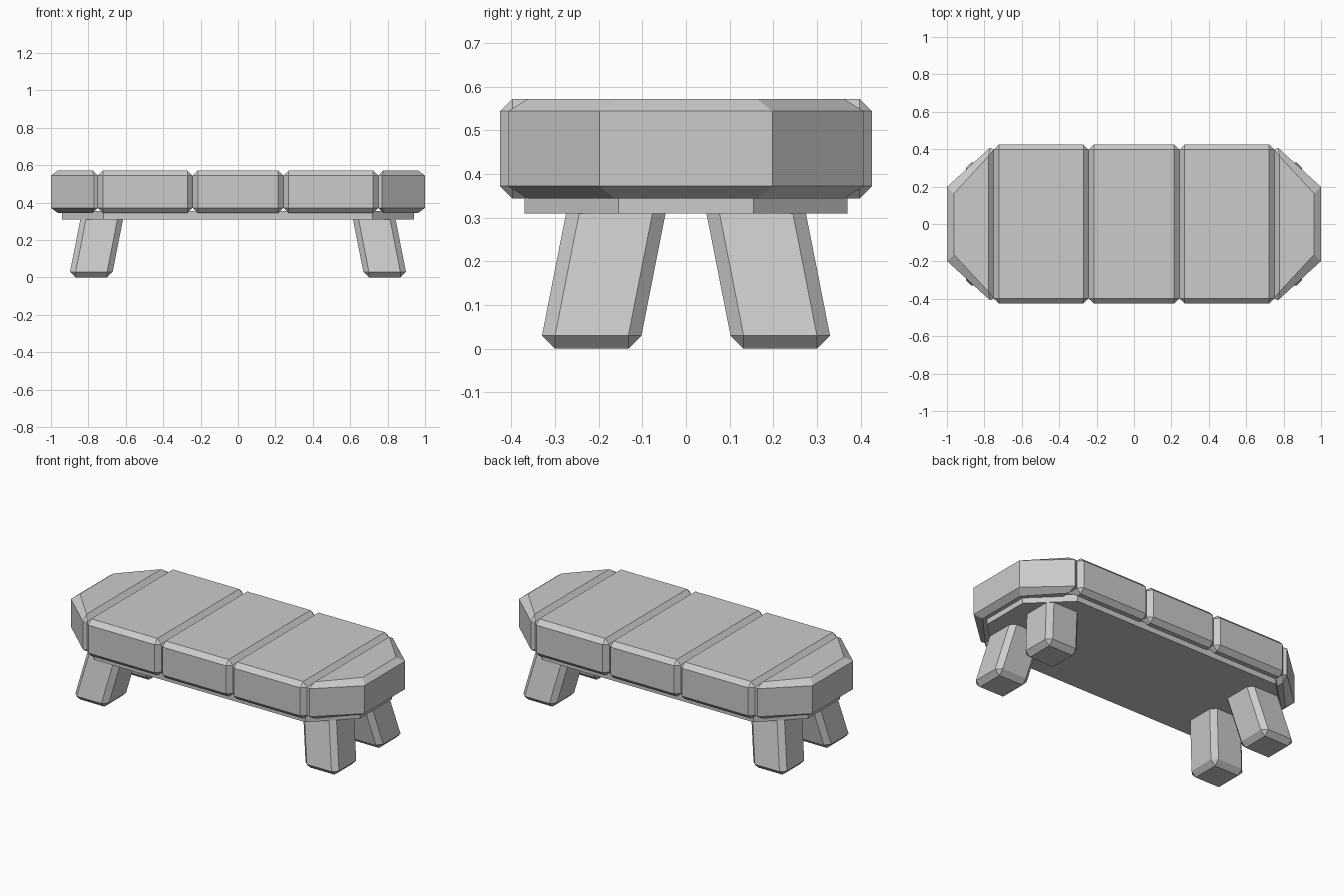
import bpy, bmesh, math

if "Cube" in bpy.data.objects:
    bpy.data.objects.remove(bpy.data.objects["Cube"])


def prism(name, outline, z0, z1, bevel=0.0, edit=None):
    """Extruded outline with chamfered sharp edges, then an optional per-vertex edit."""
    bm = bmesh.new()
    face = bm.faces.new([bm.verts.new((x, y, z0)) for x, y in outline])
    ext = bmesh.ops.extrude_face_region(bm, geom=[face])
    for v in ext["geom"]:
        if isinstance(v, bmesh.types.BMVert):
            v.co.z = z1
    bmesh.ops.recalc_face_normals(bm, faces=bm.faces[:])
    if bevel:
        sharp = [e for e in bm.edges if e.calc_face_angle() > math.radians(60)]
        bmesh.ops.bevel(bm, geom=sharp, offset=bevel, offset_type='OFFSET',
                        segments=1, profile=0.5, affect='EDGES')
    if edit:
        for v in bm.verts:
            edit(v.co)
    bmesh.ops.recalc_face_normals(bm, faces=bm.faces[:])
    mesh = bpy.data.meshes.new(name)
    bm.to_mesh(mesh)
    bm.free()
    obj = bpy.data.objects.new(name, mesh)
    bpy.context.collection.objects.link(obj)
    return obj


def rect(x0, x1, y0, y1):
    return [(x0, y0), (x1, y0), (x1, y1), (x0, y1)]


Z0, Z1, BEV = 0.344, 0.572, 0.028

# Three square seat slabs, butted together
cuts = [-0.75, -0.243, 0.243, 0.75]
for i in range(3):
    prism(f"seat_slab_{i + 1}", rect(cuts[i], cuts[i + 1], -0.426, 0.426), Z0, Z1, BEV)


# Tapered end slabs
def widen_chamfer(co):
    if abs(co.x) > 0.93 and (co.z > Z1 - 0.01 or co.z < Z0 + 0.01):
        co.x = math.copysign(0.963, co.x)
        co.y = math.copysign(0.163, co.y)


for s, side in ((-1, "left"), (1, "right")):
    end = [(s * 0.75, -0.426), (s * 1.0, -0.198), (s * 1.0, 0.198), (s * 0.75, 0.426)]
    prism(f"seat_end_{side}", end, Z0, Z1, BEV, widen_chamfer)

# Thin base board under the seat
board = [(-0.72, -0.37), (0.72, -0.37), (0.94, -0.155), (0.94, 0.155),
         (0.72, 0.37), (-0.72, 0.37), (-0.94, 0.155), (-0.94, -0.155)]
prism("base_board", board, 0.31, 0.355)

# Four splayed legs: chamfered blocks sheared inward toward the top
for sx, side in ((-1, "left"), (1, "right")):
    for sy, end in ((-1, "front"), (1, "back")):
        def splay(co, sx=sx, sy=sy):
            k = 0.197 * (co.z - 0.03) if co.z > 0.03 else 0.0
            co.x -= sx * k
            co.y -= sy * k
        prism(f"{end}_{side}_leg", rect(sx * 0.67, sx * 0.898, sy * 0.102, sy * 0.33),
              0.0, 0.345, 0.03, splay)
